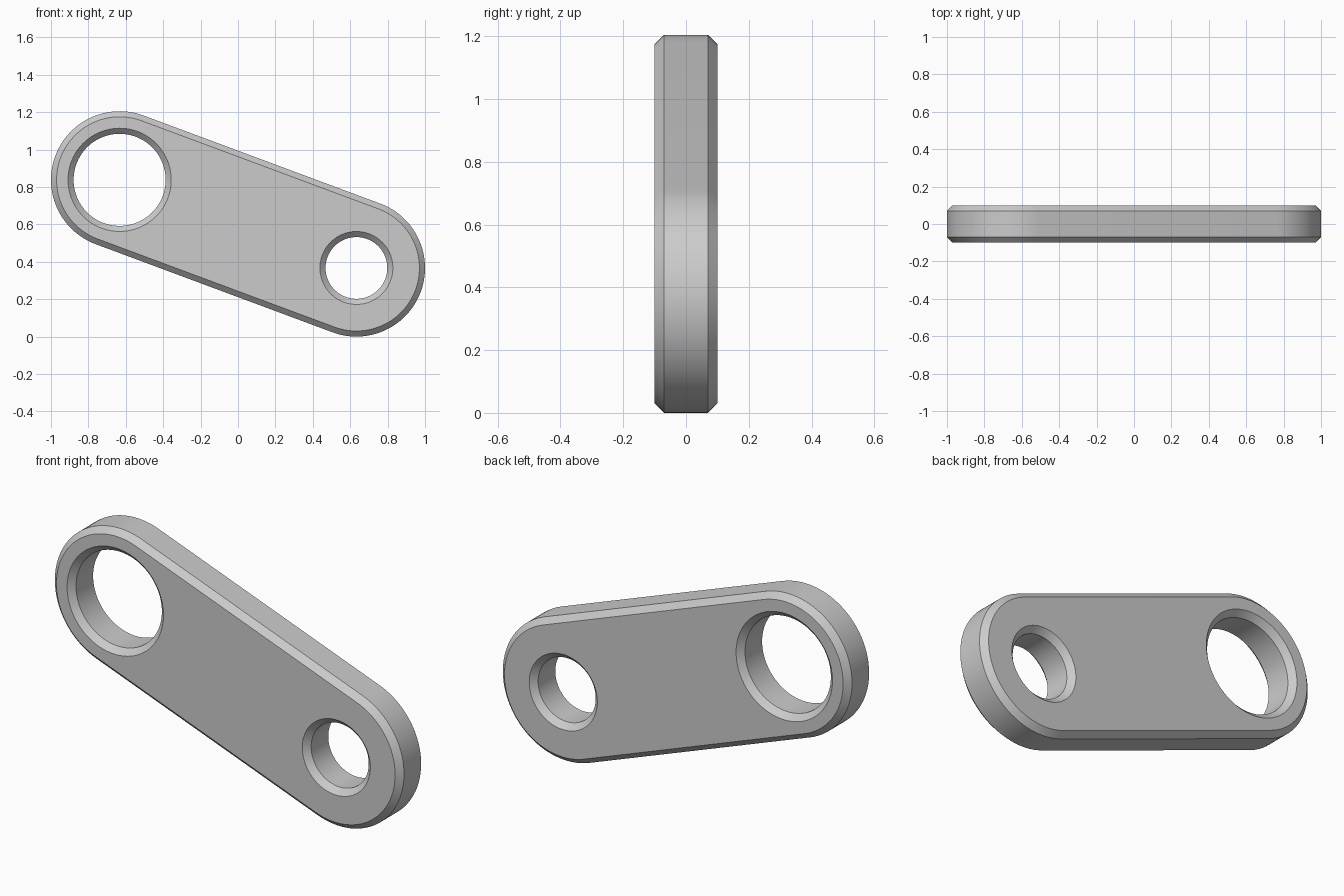
import bpy, bmesh, math

if "Cube" in bpy.data.objects:
    bpy.data.objects.remove(bpy.data.objects["Cube"])

HALF, CH = 0.1, 0.03             # half thickness, chamfer
BIG, SMALL = (-0.633, 0.838), (0.633, 0.367)
R_OUT = 0.367
SEG = 96
slope = math.atan2(SMALL[1] - BIG[1], SMALL[0] - BIG[0])


def arc(c, r, start, sweep, n):
    return [(c[0] + r * math.cos(start + sweep * i / n),
             c[1] + r * math.sin(start + sweep * i / n)) for i in range(n + 1)]


def slot(r):
    # two half circles joined by straight sides
    return (arc(SMALL, r, slope - math.pi / 2, math.pi, SEG // 2)
            + arc(BIG, r, slope + math.pi / 2, math.pi, SEG // 2))


def circle(c, r):
    return arc(c, r, 0, 2 * math.pi, SEG)[:-1]


def wall(bm, shape, r, chamfer):
    # chamfered wall following a closed outline; returns its two rim loops
    levels = [(-HALF, r + chamfer), (-HALF + CH, r), (HALF - CH, r), (HALF, r + chamfer)]
    loops = [[bm.verts.new((x, y, z)) for x, z in shape(rad)] for y, rad in levels]
    for a, b in zip(loops, loops[1:]):
        for i in range(len(a)):
            j = (i + 1) % len(a)
            bm.faces.new((a[i], a[j], b[j], b[i]))
    return loops[0], loops[-1]


bm = bmesh.new()
rims = [wall(bm, slot, R_OUT, -CH),
        wall(bm, lambda r: circle(BIG, r), 0.246, CH),
        wall(bm, lambda r: circle(SMALL, r), 0.165, CH)]

# flat front and back faces with the holes left open
for side, normal in ((0, (0, -1, 0)), (1, (0, 1, 0))):
    edges = [bm.edges.get((rim[side][i - 1], rim[side][i]))
             for rim in rims for i in range(len(rim[side]))]
    bmesh.ops.triangle_fill(bm, use_beauty=True, use_dissolve=False,
                            edges=edges, normal=normal)
bmesh.ops.recalc_face_normals(bm, faces=bm.faces[:])

mesh = bpy.data.meshes.new("link_plate")
bm.to_mesh(mesh)
bm.free()
plate = bpy.data.objects.new("link_plate", mesh)
bpy.context.collection.objects.link(plate)

grey = bpy.data.materials.new("grey metal")
grey.diffuse_color = (0.6, 0.6, 0.6, 1)
grey.use_nodes = True
grey.node_tree.nodes["Principled BSDF"].inputs["Base Color"].default_value = grey.diffuse_color
mesh.materials.append(grey)

bpy.context.view_layer.objects.active = plate
plate.select_set(True)
bpy.ops.object.shade_smooth_by_angle(angle=math.radians(30))
